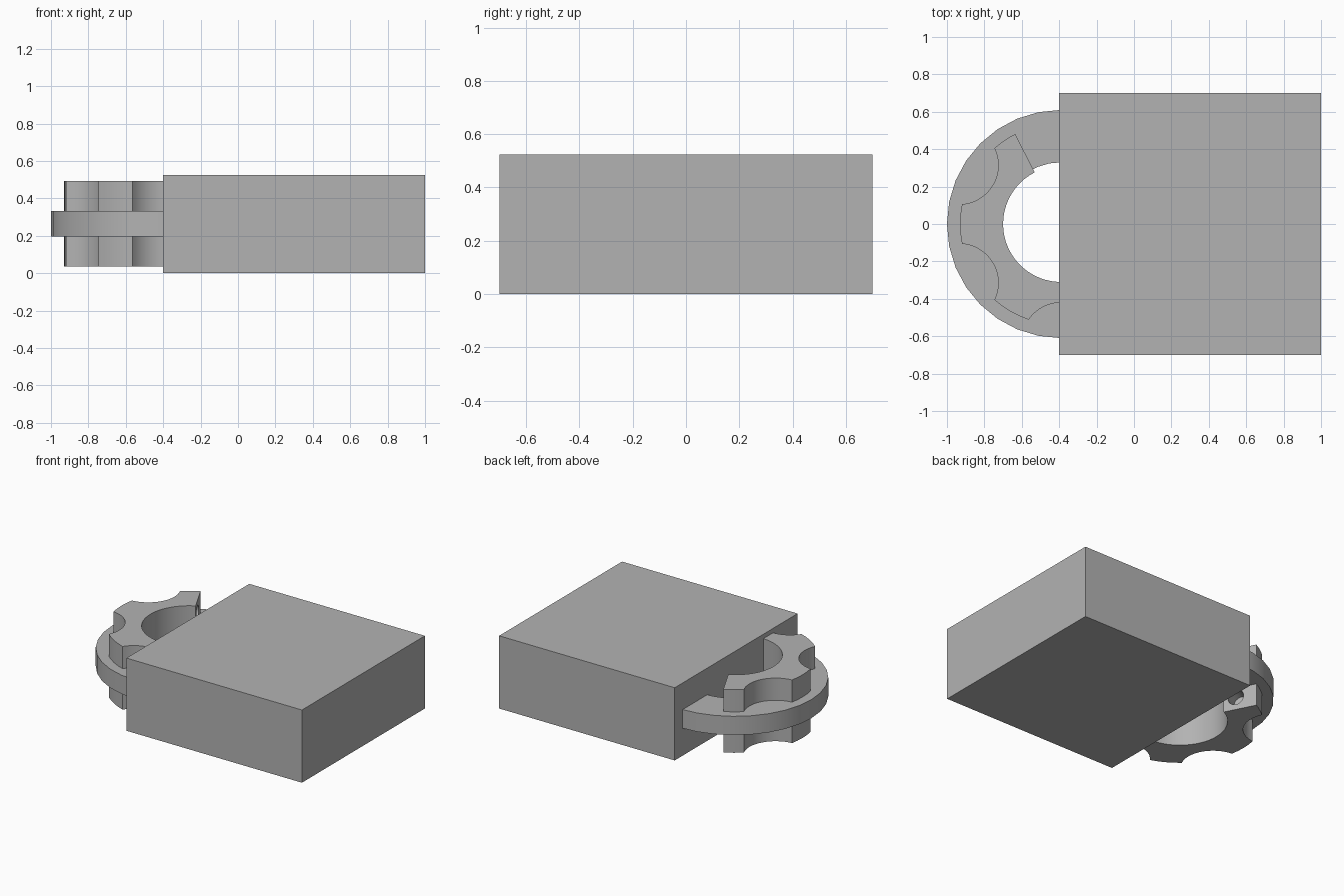
import bpy, bmesh
from math import sin, cos, radians, atan2, asin, sqrt, degrees
from mathutils import Vector

if "Cube" in bpy.data.objects:
    bpy.data.objects.remove(bpy.data.objects["Cube"], do_unlink=True)

grey = bpy.data.materials.new("plain grey")
grey.use_nodes = True
grey.diffuse_color = (0.45, 0.45, 0.45, 1)
grey.node_tree.nodes["Principled BSDF"].inputs["Base Color"].default_value = grey.diffuse_color

CENTRE = Vector((-0.39, 0))
END = 117  # angle of the cut end of the toothed cage


def polar(r, deg):
    return Vector((cos(radians(deg)), sin(radians(deg)))) * r


def arc(r, start, end, n):
    return [polar(r, start + (end - start) * i / n) for i in range(n + 1)]


def extrude_profile(name, points, z0, z1):
    """Upright prism from a closed outline around the ring centre."""
    bm = bmesh.new()
    face = bm.faces.new([bm.verts.new((*(p + CENTRE), z0)) for p in points])
    top = bmesh.ops.extrude_face_region(bm, geom=[face])["geom"]
    verts = [v for v in top if isinstance(v, bmesh.types.BMVert)]
    bmesh.ops.translate(bm, vec=(0, 0, z1 - z0), verts=verts)
    bmesh.ops.recalc_face_normals(bm, faces=bm.faces)
    mesh = bpy.data.meshes.new(name)
    bm.to_mesh(mesh)
    bm.free()
    mesh.materials.append(grey)
    obj = bpy.data.objects.new(name, mesh)
    bpy.context.collection.objects.link(obj)
    return obj


def smooth(obj):
    bpy.ops.object.select_all(action='DESELECT')
    obj.select_set(True)
    bpy.context.view_layer.objects.active = obj
    bpy.ops.object.shade_smooth_by_angle(angle=radians(30))


# Solid housing block
bpy.ops.mesh.primitive_cube_add(size=1, location=(0.3, 0, 0.262))
block = bpy.context.object
block.name = "housing_block"
block.scale = (1.4, 1.4, 0.524)
block.data.materials.append(grey)

# Flat ring plate, running into the block
ring = extrude_profile("ring_plate",
                       arc(0.61, 78.75, 281.25, 18) + arc(0.33, 281.25, 78.75, 18),
                       0.197, 0.332)
smooth(ring)

# Toothed cage: arc tips with round scallops between them
TIP, INNER, SCALLOP_AT, SCALLOP_R = 0.54, 0.31, 0.63, 0.21
along = (TIP**2 + SCALLOP_AT**2 - SCALLOP_R**2) / (2 * SCALLOP_AT)
half_chord = sqrt(TIP**2 - along**2)
half_angle = degrees(asin(half_chord / TIP))
sweep = degrees(atan2(half_chord, SCALLOP_AT - along))

outline, tip_start = [], END
for mid in (150, 210, 270):
    outline += arc(TIP, tip_start, mid - half_angle, 4)
    hollow = arc(SCALLOP_R, mid + 180 + sweep, mid + 180 - sweep, 16)
    outline += [polar(SCALLOP_AT, mid) + p for p in hollow[1:-1]]
    tip_start = mid + half_angle
outline += arc(TIP, tip_start, 292, 1)
outline += arc(INNER, 292, END, 28)
cage = extrude_profile("toothed_cage", outline, 0.037, 0.492)

# Blind round holes in the cut end of the cage
for z in (0.13, 0.399):
    spot = polar(0.395, END) + CENTRE
    axis = Vector((*polar(1, END - 90), 0))
    bpy.ops.mesh.primitive_cylinder_add(
        vertices=24, radius=0.055, depth=0.2, location=(*spot, z),
        rotation=axis.to_track_quat('Z', 'Y').to_euler())
    drill = bpy.context.object
    drill.hide_render = True
    drill.data.materials.append(grey)
    cut = cage.modifiers.new("end_hole", 'BOOLEAN')
    cut.operation, cut.object, cut.solver = 'DIFFERENCE', drill, 'EXACT'
    bpy.context.view_layer.objects.active = cage
    bpy.ops.object.modifier_apply(modifier=cut.name)
    bpy.data.objects.remove(drill, do_unlink=True)
smooth(cage)
